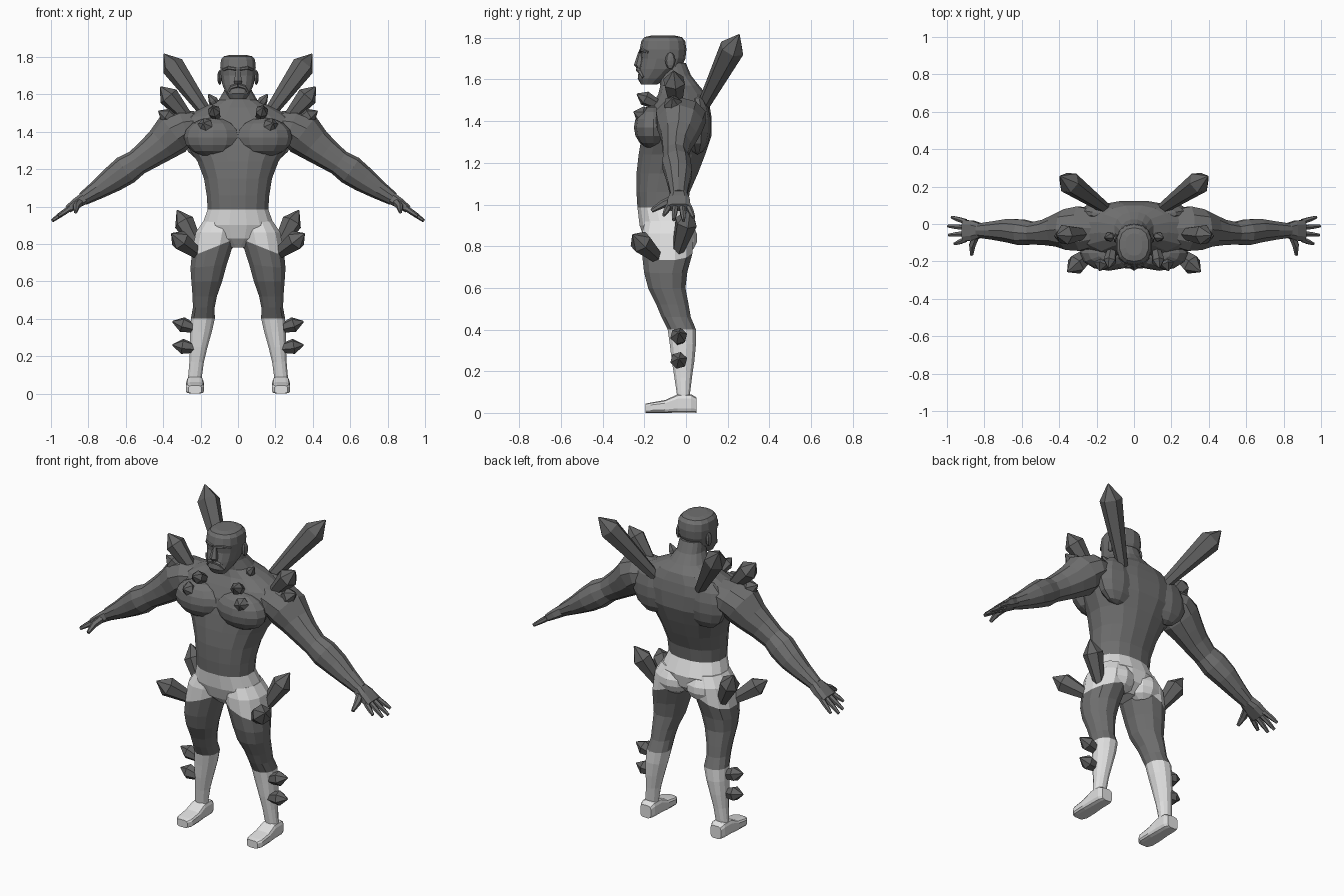
import bpy, bmesh, math
from mathutils import Vector as V

if "Cube" in bpy.data.objects:
    bpy.data.objects.remove(bpy.data.objects["Cube"])


def material(name, grey):
    m = bpy.data.materials.new(name)
    m.use_nodes = True
    colour = (grey, grey, grey, 1)
    m.diffuse_color = colour
    m.node_tree.nodes["Principled BSDF"].inputs["Base Color"].default_value = colour
    return m


SKIN = material("grey skin", 0.16)
CLOTH = material("white cloth", 0.75)
CRYSTAL = material("dark crystal", 0.125)


def finish(name, bm, mats, mirror=True):
    bmesh.ops.recalc_face_normals(bm, faces=bm.faces)
    mesh = bpy.data.meshes.new(name)
    bm.to_mesh(mesh)
    bm.free()
    for m in mats:
        mesh.materials.append(m)
    ob = bpy.data.objects.new(name, mesh)
    bpy.context.scene.collection.objects.link(ob)
    if mirror:
        ob.modifiers.new("Mirror", 'MIRROR').use_mirror_merge = False
    return ob


def loft(bm, rings, sides=12, power=2.0, pick=lambda i: 0):
    """Skin rings given as (centre, u axis, v axis); pick(i) is the band's material."""
    def spread(t):
        return math.copysign(abs(t) ** (2 / power), t)
    loops = []
    for c, u, v in rings:
        angles = [2 * math.pi * (k + 0.5) / sides for k in range(sides)]
        loops.append([bm.verts.new(c + u * spread(math.cos(a)) + v * spread(math.sin(a)))
                      for a in angles])
    for i, (a, b) in enumerate(zip(loops, loops[1:])):
        for k in range(sides):
            j = (k + 1) % sides
            bm.faces.new((a[k], a[j], b[j], b[k])).material_index = pick(i)
    bm.faces.new(loops[0][::-1]).material_index = pick(0)
    bm.faces.new(loops[-1]).material_index = pick(len(rings) - 2)


def level(z, half, front, back, x=0, tilt=0):
    """Horizontal ring from its height, half width and front and back y."""
    return V((x, (front + back) / 2, z)), V((half, 0, -tilt * half)), V((0, (back - front) / 2, 0))


def tube(bm, path, sides=8, power=2.0):
    """Limb along points (x, y, z, width, thickness)."""
    pts = [V(p[:3]) for p in path]
    rings = []
    for i, p in enumerate(path):
        d = (pts[min(i + 1, len(pts) - 1)] - pts[max(i - 1, 0)]).normalized()
        side = V((0, 1, 0)) if abs(d.y) < 0.8 else V((1, 0, 0))
        u = (side - d * side.dot(d)).normalized()
        rings.append((pts[i], u * p[3], d.cross(u) * p[4]))
    loft(bm, rings, sides, power)


def blob(bm, centre, radii, u=10, v=7):
    made = bmesh.ops.create_uvsphere(bm, u_segments=u, v_segments=v, radius=1)["verts"]
    for w in made:
        w.co = V(centre) + V([a * b for a, b in zip(w.co, radii)])


# Torso with neck; the bands under the waist are trunks
bm = bmesh.new()
loft(bm, [level(*r) for r in (
    (.78, .05, -.15, -.02), (.83, .15, -.2, .03), (.90, .195, -.225, .045),
    (.985, .165, -.235, .01), (1.06, .17, -.24, .02), (1.15, .185, -.24, .06),
    (1.24, .22, -.23, .095), (1.33, .28, -.215, .125), (1.42, .32, -.195, .125),
    (1.48, .29, -.165, .115), (1.53, .19, -.135, .1), (1.57, .105, -.125, .065),
    (1.62, .075, -.13, .025), (1.68, .07, -.13, 0))],
    sides=16, power=2.3, pick=lambda i: 1 if i < 3 else 0)
finish("torso", bm, [SKIN, CLOTH], mirror=False)

# Chest muscles and shoulder blades
bm = bmesh.new()
blob(bm, (.135, -.155, 1.37), (.155, .095, .105), 12, 8)
blob(bm, (.17, .055, 1.38), (.13, .065, .14))
finish("chest_and_back_muscles", bm, [SKIN])

# Glutes
bm = bmesh.new()
blob(bm, (.09, -.03, .84), (.1, .085, .085))
finish("glutes", bm, [CLOTH])

# Legs: trunk leg, bare thigh and knee, tall boot
bm = bmesh.new()
loft(bm, [level(*r) for r in (
    (.92, .09, -.2, .02, .1), (.86, .112, -.215, .04, .118), (.78, .12, -.215, .035, .132, .4),
    (.68, .1, -.205, .01, .157, .1), (.60, .085, -.185, 0, .167), (.52, .067, -.145, .015, .178),
    (.46, .06, -.12, .025, .183), (.40, .066, -.09, .05, .188), (.33, .06, -.08, .05, .198),
    (.25, .049, -.07, .042, .21), (.17, .04, -.057, .03, .221), (.09, .038, -.045, .02, .23),
    (.05, .038, -.045, .02, .23))],
    sides=12, power=2.2, pick=lambda i: 1 if i < 2 or i > 6 else 0)
finish("legs", bm, [SKIN, CLOTH])

# Shoes
bm = bmesh.new()
loft(bm, [(V((.23, y, h / 2)), V((w, 0, 0)), V((0, 0, h / 2))) for y, w, h in (
    (.05, .035, .075), (.025, .045, .09), (-.04, .046, .09), (-.1, .05, .062),
    (-.17, .05, .05), (-.195, .035, .044))], sides=12, power=4)
finish("shoes", bm, [CLOTH])

# Arms
bm = bmesh.new()
tube(bm, [(.2, -.02, 1.44, .1, .07), (.29, -.025, 1.42, .125, .1), (.35, -.03, 1.385, .115, .115),
          (.41, -.035, 1.33, .09, .095), (.47, -.045, 1.285, .072, .082),
          (.54, -.05, 1.235, .062, .07), (.60, -.045, 1.195, .072, .08),
          (.67, -.035, 1.145, .066, .07), (.75, -.035, 1.09, .052, .052),
          (.83, -.035, 1.04, .04, .036)], sides=10)
finish("arms", bm, [SKIN])

# Hands: palm, four fingers, thumb
bm = bmesh.new()
tube(bm, [(.82, -.035, 1.045, .04, .034), (.86, -.035, 1.02, .055, .03),
          (.91, -.035, .985, .06, .022)], power=3)
for k, reach in enumerate((.055, .085, .09, .07)):
    y = -.083 + k * .032
    bend = (k - 1.5) * .008
    tube(bm, [(.9, y, .99, .015, .016), (.9 + reach * .55, y + bend, .99 - reach * .38, .014, .014),
              (.905 + reach, y + bend * 2, .99 - reach * .75, .008, .009)], sides=6)
tube(bm, [(.845, -.06, 1.025, .022, .022), (.865, -.115, 1, .019, .019),
          (.868, -.165, .97, .009, .01)], sides=6)
finish("hands", bm, [SKIN])

# Head with jaw and flat crown
bm = bmesh.new()
loft(bm, [level(*r) for r in (
    (1.575, .045, -.215, -.14), (1.605, .065, -.232, -.09), (1.65, .085, -.226, -.025),
    (1.70, .094, -.216, -.003), (1.745, .097, -.222, .002), (1.785, .093, -.214, -.004),
    (1.803, .078, -.2, -.02), (1.81, .045, -.17, -.05))], sides=14, power=2.4)
finish("head", bm, [SKIN], mirror=False)

# Nose
bm = bmesh.new()
loft(bm, [level(1.655, .022, -.238, -.2), level(1.67, .024, -.25, -.2),
          level(1.735, .012, -.228, -.2)], sides=6)
finish("nose", bm, [SKIN], mirror=False)

# Brows, moustache halves and ears
bm = bmesh.new()
tube(bm, [(.01, -.216, 1.735, .012, .01), (.05, -.208, 1.742, .012, .01),
          (.078, -.18, 1.73, .008, .008)], sides=6)
tube(bm, [(.0, -.229, 1.648, .012, .012), (.035, -.22, 1.638, .012, .011),
          (.055, -.205, 1.61, .008, .008)], sides=6)
blob(bm, (.098, -.075, 1.69), (.012, .025, .04), 8, 6)
finish("face_details_and_ears", bm, [SKIN])


# Crystals: narrow root, wide shoulder, pointed tip
def crystal(name, root, tip, radius, root_radius, neck):
    root, tip = V(root), V(tip)
    d = (tip - root).normalized()
    u = d.orthogonal().normalized()
    w = d.cross(u)
    bm = bmesh.new()
    loft(bm, [(root.lerp(tip, t), u * r, w * r) for t, r in (
        (0, root_radius), (neck, radius), (1, .004))], sides=6)
    finish(name, bm, [CRYSTAL])


for name, root, tip, radius, root_radius, neck in (
        ("back_crystals", (.12, .06, 1.43), (.395, .255, 1.815), .062, .025, .83),
        ("upper_shoulder_crystals", (.26, -.05, 1.46), (.415, -.06, 1.64), .056, .03, .72),
        ("lower_shoulder_crystals", (.31, -.06, 1.44), (.425, -.065, 1.51), .045, .025, .65),
        ("neck_crystals", (.1, -.06, 1.52), (.158, -.075, 1.6), .026, .018, .6),
        ("upper_chest_crystals", (.115, -.12, 1.47), (.135, -.235, 1.53), .036, .022, .68),
        ("lower_chest_crystals", (.155, -.15, 1.41), (.185, -.25, 1.445), .042, .025, .68),
        ("upper_hip_crystals", (.19, -.05, .74), (.325, .02, .98), .056, .022, .73),
        ("lower_hip_crystals", (.19, -.12, .73), (.355, -.255, .855), .056, .025, .73),
        ("upper_calf_crystals", (.22, -.035, .345), (.35, -.035, .385), .042, .022, .6),
        ("lower_calf_crystals", (.22, -.035, .24), (.35, -.035, .26), .042, .022, .6)):
    crystal(name, root, tip, radius, root_radius, neck)
